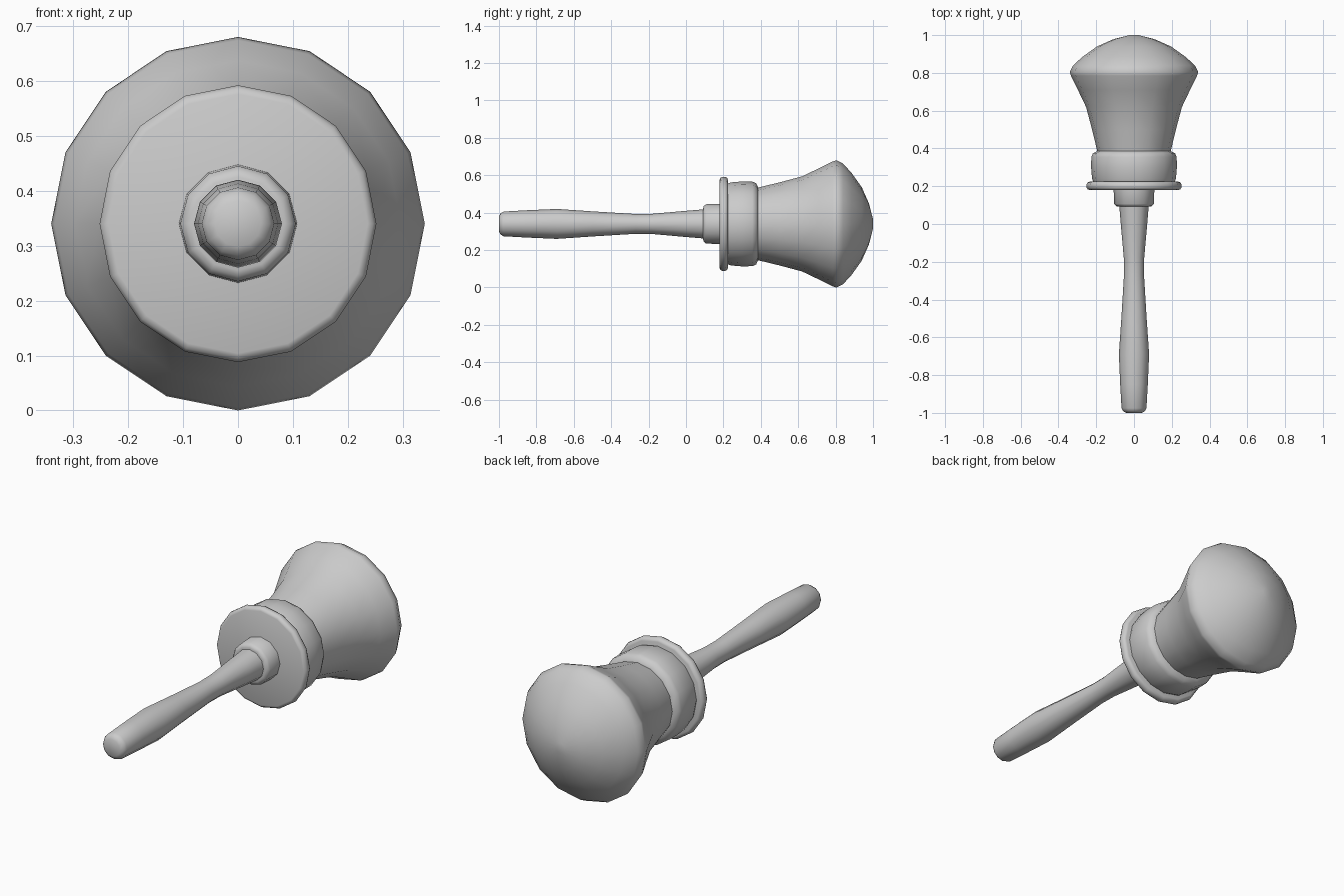
import bpy, bmesh, math

if "Cube" in bpy.data.objects:
    bpy.data.objects.remove(bpy.data.objects["Cube"])

AXIS_Z = 0.34  # height of the turning axis


def turned(name, profile, sides, angle=40):
    """Revolve (y, radius) points about the y axis and cap both ends."""
    bm = bmesh.new()
    rings = []
    for y, r in profile:
        ring = []
        for i in range(sides):
            a = 2 * math.pi * i / sides
            ring.append(bm.verts.new((r * math.cos(a), y, AXIS_Z + r * math.sin(a))))
        rings.append(ring)
    for a, b in zip(rings, rings[1:]):
        for i in range(sides):
            j = (i + 1) % sides
            bm.faces.new((a[i], a[j], b[j], b[i]))
    bm.faces.new(rings[0])
    bm.faces.new(rings[-1])
    bmesh.ops.recalc_face_normals(bm, faces=bm.faces)
    mesh = bpy.data.meshes.new(name)
    bm.to_mesh(mesh)
    bm.free()
    obj = bpy.data.objects.new(name, mesh)
    bpy.context.collection.objects.link(obj)
    bpy.ops.object.select_all(action='DESELECT')
    obj.select_set(True)
    bpy.context.view_layer.objects.active = obj
    bpy.ops.object.shade_smooth_by_angle(angle=math.radians(angle))
    return obj


# Slim waisted handle
turned("handle", [(-1.0, 0.042), (-0.99, 0.058), (-0.975, 0.066), (-0.85, 0.073),
                  (-0.69, 0.08), (-0.5, 0.067), (-0.27, 0.053), (-0.18, 0.054),
                  (0.0, 0.07), (0.12, 0.08)], 12)

# Small collar where the handle meets the flange
turned("collar", [(0.092, 0.085), (0.095, 0.095), (0.107, 0.105), (0.19, 0.108)], 12, 50)

# Thin round flange
turned("flange", [(0.18, 0.236), (0.184, 0.246), (0.195, 0.252), (0.208, 0.252),
                  (0.22, 0.246), (0.224, 0.236)], 16, 50)

# Bulging ferrule ring
turned("ferrule", [(0.215, 0.212), (0.24, 0.222), (0.30, 0.227), (0.355, 0.226),
                   (0.375, 0.217), (0.388, 0.19)], 16, 50)

# Flared head with domed end
turned("head", [(0.38, 0.193), (0.50, 0.222), (0.62, 0.254), (0.71, 0.297),
                (0.785, 0.334), (0.805, 0.34), (0.84, 0.322), (0.885, 0.273),
                (0.94, 0.196), (0.978, 0.11), (1.0, 0.025)], 16, 50)
